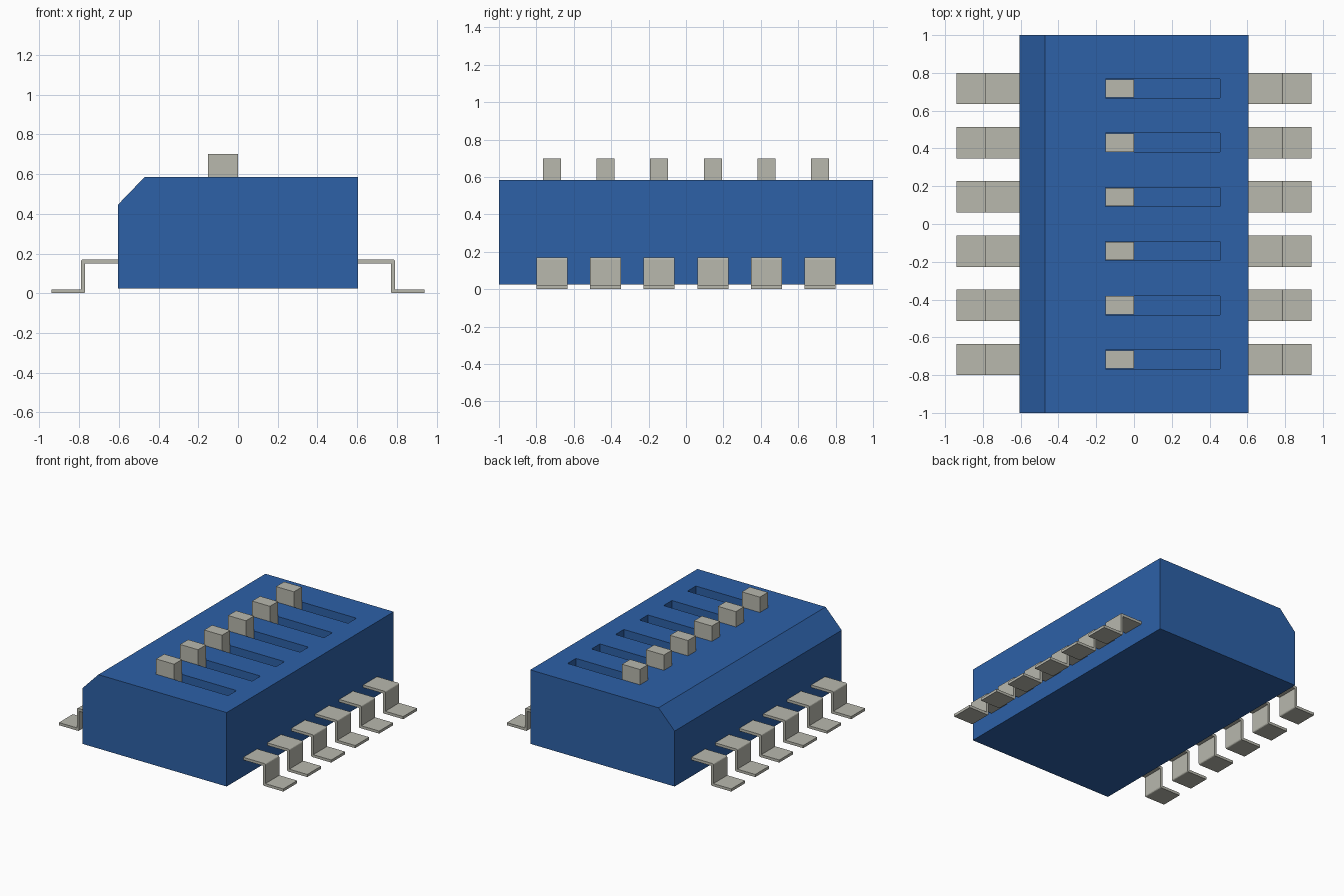
import bpy, bmesh

if "Cube" in bpy.data.objects:
    bpy.data.objects.remove(bpy.data.objects["Cube"], do_unlink=True)


def make_material(name, rgb):
    mat = bpy.data.materials.new(name)
    mat.use_nodes = True
    mat.diffuse_color = (*rgb, 1)
    mat.node_tree.nodes["Principled BSDF"].inputs["Base Color"].default_value = (*rgb, 1)
    return mat


blue = make_material("blue plastic", (0.026, 0.119, 0.39))
metal = make_material("warm grey metal", (0.48, 0.48, 0.42))


def extrude_profile(name, profile, y, width, mat, rounded=(), radius=0.01):
    """Extrude an XZ profile along Y, rounding the chosen profile corners."""
    bm = bmesh.new()
    verts = [bm.verts.new((x, y - width / 2, z)) for x, z in profile]
    face = bm.faces.new(verts)
    if rounded:
        bmesh.ops.bevel(bm, geom=[verts[i] for i in rounded], offset=radius,
                        segments=3, profile=0.5, affect='VERTICES')
        face = bm.faces[:][0]
    result = bmesh.ops.extrude_face_region(bm, geom=[face])
    moved = [v for v in result["geom"] if isinstance(v, bmesh.types.BMVert)]
    bmesh.ops.translate(bm, vec=(0, width, 0), verts=moved)
    bmesh.ops.recalc_face_normals(bm, faces=bm.faces[:])
    mesh = bpy.data.meshes.new(name)
    bm.to_mesh(mesh)
    bm.free()
    mesh.materials.append(mat)
    obj = bpy.data.objects.new(name, mesh)
    bpy.context.collection.objects.link(obj)
    return obj


def box_profile(x0, x1, z0, z1):
    return [(x0, z0), (x1, z0), (x1, z1), (x0, z1)]


HALF, BOTTOM, TOP = 0.605, 0.025, 0.585
SLOT_FLOOR = TOP - 0.08
rows = [(i - 2.5) * 0.287 for i in range(6)]

# Housing with one chamfered long edge
body = extrude_profile("housing", [(-HALF, BOTTOM), (HALF, BOTTOM), (HALF, TOP),
                                   (-0.47, TOP), (-HALF, 0.445)], 0, 2, blue)

# Slider slots cut into the top
for y in rows:
    cutter = extrude_profile("slot_cutter", box_profile(-0.152, 0.455, SLOT_FLOOR, TOP + 0.1),
                             y, 0.1, blue)
    cutter.hide_render = True
    cut = body.modifiers.new("slot", 'BOOLEAN')
    cut.object = cutter
    cut.operation = 'DIFFERENCE'
    cut.solver = 'EXACT'
    bpy.context.view_layer.objects.active = body
    bpy.ops.object.modifier_apply(modifier=cut.name)
    bpy.data.objects.remove(cutter, do_unlink=True)

# Gull-wing pin outline, from the housing wall down to the foot
pin_outline = [(HALF - 0.005, 0.15), (0.77, 0.15), (0.77, 0), (0.94, 0),
               (0.94, 0.02), (0.79, 0.02), (0.79, 0.17), (HALF - 0.005, 0.17)]

for n, y in enumerate(rows, 1):
    # Sliding actuator
    extrude_profile(f"slider_{n}", box_profile(-0.15, 0, SLOT_FLOOR, 0.7), y, 0.096, metal)
    # Pins on both sides, rounded on the outside of each bend
    for side, sign in (("left", 1), ("right", -1)):
        outline = [(sign * x, z) for x, z in pin_outline]
        extrude_profile(f"{side}_pin_{n}", outline, y, 0.166, metal, rounded=(2, 6))
